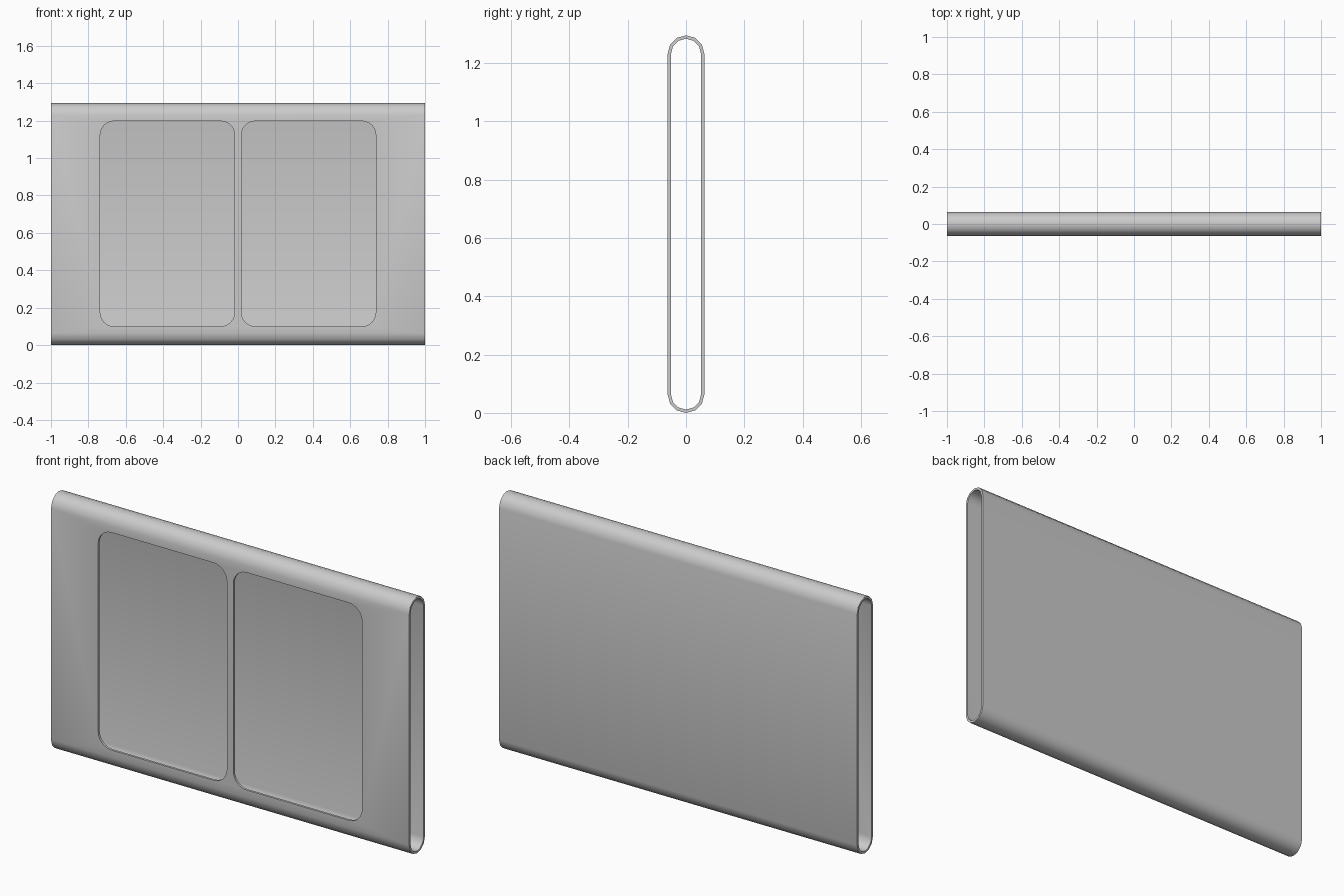
import bpy, bmesh
from math import sin, cos, pi, radians

if "Cube" in bpy.data.objects:
    bpy.data.objects.remove(bpy.data.objects["Cube"])

W, H, R, T = 1.0, 1.294, 0.063, 0.0115   # half length, height, outer radius, wall


def rounded(x0, x1, z0, z1, r, n):
    """Rounded rectangle outline, n segments per corner."""
    pts = []
    for i, (cx, cz) in enumerate([(x1 - r, z1 - r), (x0 + r, z1 - r),
                                  (x0 + r, z0 + r), (x1 - r, z0 + r)]):
        for k in range(n + 1):
            a = (i + k / n) * pi / 2
            p = (cx + r * cos(a), cz + r * sin(a))
            if not pts or abs(p[0] - pts[-1][0]) + abs(p[1] - pts[-1][1]) > 1e-5:
                pts.append(p)
    if abs(pts[0][0] - pts[-1][0]) + abs(pts[0][1] - pts[-1][1]) < 1e-5:
        pts.pop()
    return pts


def make(name, bm):
    bmesh.ops.recalc_face_normals(bm, faces=bm.faces)
    me = bpy.data.meshes.new(name)
    bm.to_mesh(me)
    bm.free()
    ob = bpy.data.objects.new(name, me)
    bpy.context.collection.objects.link(ob)
    return ob


# Open-ended sleeve: outer and inner loops at both ends, bridged into a solid wall
bm = bmesh.new()
outer = rounded(-R, R, 0, H, R, 3)
inner = rounded(-R + T, R - T, T, H - T, R - T, 3)
loops = [[bm.verts.new((x, y, z)) for y, z in pts]
         for x, pts in ((-W, outer), (W, outer), (W, inner), (-W, inner))]
n = len(outer)
for j in range(4):
    a, b = loops[j], loops[(j + 1) % 4]
    for i in range(n):
        k = (i + 1) % n
        bm.faces.new((a[i], a[k], b[k], b[i]))
sleeve = make("sleeve", bm)

# Two rounded windows cut through the front wall only
for side, x0, x1 in (("left", -0.737, -0.018), ("right", 0.018, 0.737)):
    bm = bmesh.new()
    face = bm.faces.new([bm.verts.new((x, -0.1, z))
                         for x, z in rounded(x0, x1, 0.1, 1.198, 0.075, 6)])
    ext = bmesh.ops.extrude_face_region(bm, geom=[face])
    bmesh.ops.translate(bm, vec=(0, 0.1, 0),
                        verts=[v for v in ext["geom"] if isinstance(v, bmesh.types.BMVert)])
    cutter = make(side + "_window_cutter", bm)
    cutter.hide_render = True
    cutter.hide_set(True)
    mod = sleeve.modifiers.new(side + "_window", 'BOOLEAN')
    mod.object = cutter
    mod.operation = 'DIFFERENCE'
    mod.solver = 'EXACT'

# Apply the cuts, remove the helpers, then smooth the rounded edges
bpy.context.view_layer.objects.active = sleeve
sleeve.select_set(True)
for mod in list(sleeve.modifiers):
    cutter = mod.object
    bpy.ops.object.modifier_apply(modifier=mod.name)
    bpy.data.objects.remove(cutter)
bpy.ops.object.shade_smooth_by_angle(angle=radians(40))
